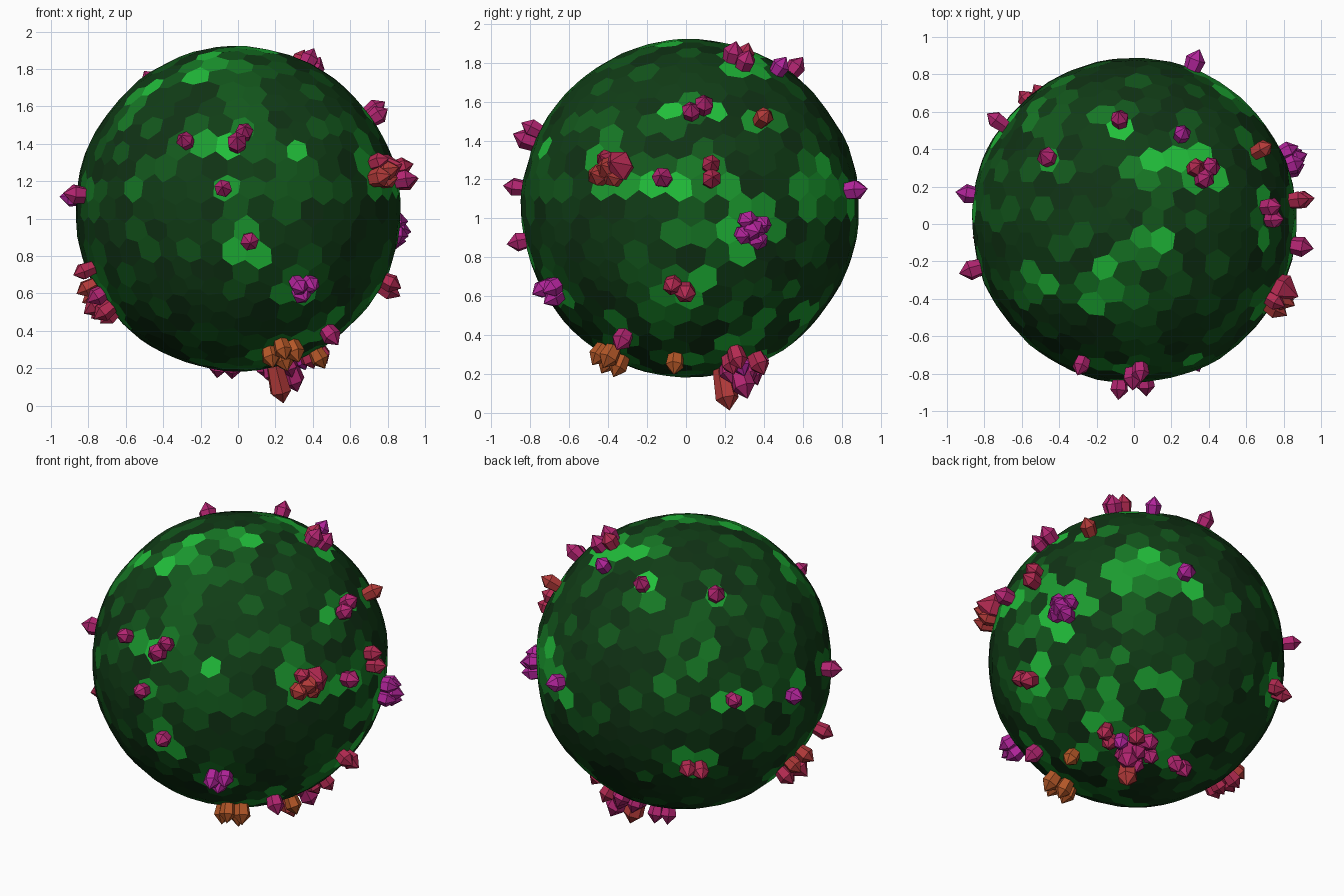
import bpy, bmesh, math, random
from mathutils import Vector, noise

if "Cube" in bpy.data.objects:
    bpy.data.objects.remove(bpy.data.objects["Cube"])

random.seed(4)
C = Vector((0, 0.02, 1.05))
R = 0.87


def mat(name, r, g, b):
    m = bpy.data.materials.new(name)
    m.diffuse_color = (r, g, b, 1)
    m.use_nodes = True
    m.node_tree.nodes["Principled BSDF"].inputs["Base Color"].default_value = m.diffuse_color
    return m


def heading(lon, lat):
    lon, lat = math.radians(lon), math.radians(lat)
    return Vector((math.cos(lon) * math.cos(lat), math.sin(lon) * math.cos(lat), math.sin(lat)))


# Crystal sites by longitude and latitude; colours run 0 magenta .. 4 orange
singles = [(-110, 24, 1), (-95, 7, 1), (-86, -11, 1), (-9, 10, 1), (29, 31, 3), (98, 53, 1),
           (61, 54, 0), (144, 50, 1), (69, 6, 0), (144, 9, 1), (171, 4, 0), (-163, 5, 1),
           (-163, -21, 2), (-35, -48, 1), (-10, -61, 4)]
# longitude, latitude, tilt of the pair, colour
pairs = [(-89, 25, 58, 1), (7, 12, 90, 2), (-4, -27, -31, 2), (3, 35, 27, 1),
         (129, -20, 0, 2), (102, -69, 0, 1), (29, -59, 90, 2)]
# longitude, latitude, count, colour, spread
clusters = [(-64, -28, 3, 0, .045), (-28, 13, 5, 3, .065), (21, -7, 5, 0, .06), (35, 60, 3, 2, .05),
            (-174, -34, 7, 2, .10), (50, -66, 7, 1, .10), (-60, -58, 4, 4, .065)]

crystals = []          # direction, colour, tip radius, thickness


def put(d, col, tip=None, th=None):
    crystals.append((d.normalized(), col, tip or random.uniform(.96, .99), th or random.uniform(.047, .056)))


def offset(d, ang, dist):
    east = Vector((-d.y, d.x, 0)).normalized()
    return d + dist * (east * math.cos(ang) + d.cross(east) * math.sin(ang))


for lon, lat, col in singles:
    put(heading(lon, lat), col)
for lon, lat, tilt, col in pairs:
    for k in range(2):
        put(offset(heading(lon, lat), math.radians(tilt) + k * math.pi, .042), col)
for lon, lat, count, col, spread in clusters:
    d = heading(lon, lat)
    ring = count - (count > 4)
    if count > 4:
        put(d, col, 1.0, .06)
    for k in range(ring):
        put(offset(d, .5 + k * math.tau / ring, spread * random.uniform(.9, 1.2)),
            min(4, max(0, col + random.choice((-1, 0, 0, 1)))))
# Large crystals: one fat, two long ones underneath
put(heading(-25, 14), 2, 1.0, .085)
put(heading(40, -73), 3, 1.085, .06)
put(heading(43, -66), 1, 1.07, .06)

# Bright patches without crystals: longitude, latitude, angular size
patches = [(-117, 62, .17), (-146, 45, .12), (48, 7, .2), (60, -37, .11), (36, -38, .1),
           (90, 69, .12), (-63, 82, .13), (3, -7, .1), (-67, 21, .08)]
patches = [(heading(a, b), s) for a, b, s in patches]


# Planet: cells are the dual of a jittered icosphere
def build_planet():
    ico = bmesh.new()
    bmesh.ops.create_icosphere(ico, subdivisions=4, radius=1)
    for v in ico.verts:
        j = Vector([random.uniform(-.03, .03) for _ in range(3)])
        d = (v.co + j).normalized()
        v.co = d * R * (1.003 + .014 * noise.noise(d * 2.5) + random.uniform(-.004, .004))
    ico.verts.index_update()
    ico.faces.index_update()
    bm = bmesh.new()
    corner = [bm.verts.new(f.calc_center_median() + C) for f in ico.faces]
    for v in ico.verts:
        n = v.co.normalized()
        a = n.orthogonal().normalized()
        b = n.cross(a)
        ring = sorted(v.link_faces, key=lambda f: math.atan2(
            (f.calc_center_median() - v.co).dot(b), (f.calc_center_median() - v.co).dot(a)))
        f = bm.faces.new([corner[k.index] for k in ring])
        # Shade: dark base, brighter in patches and beside crystals
        shade = random.choice((0, 0, 1, 1, 1, 2)) + (noise.noise(n * 3) > .25)
        for d, s in patches:
            if n.angle(d) < s:
                shade = max(shade, random.choice((3, 4, 4, 5)))
        if min(n.angle(c[0]) for c in crystals) < .13:
            shade = max(shade, random.choice((2, 3, 4, 5)))
        f.material_index = shade
    ico.free()
    me = bpy.data.meshes.new("planet")
    bm.to_mesh(me)
    bm.free()
    for i in range(6):
        t = (i / 5) ** 2.2
        me.materials.append(mat(f"green_{i}", .005 + .01 * t, .032 + .48 * t, .007 + .035 * t))
    bpy.context.collection.objects.link(bpy.data.objects.new("planet", me))


# Crystals: six-sided shafts, flaring to a shoulder, then a point
def add_crystal(bm, d, col, tip, th):
    a = d.orthogonal().normalized()
    b = d.cross(a)
    spin = random.uniform(0, 1)
    rings = []
    for r, w in ((R - .05, .7), (tip - th * 1.05, 1.0)):
        rings.append([bm.verts.new(C + d * r + th * w * (
            a * math.cos(spin + k * math.tau / 6) + b * math.sin(spin + k * math.tau / 6)))
            for k in range(6)])
    apex = bm.verts.new(C + d * tip)
    faces = [bm.faces.new(rings[0][::-1])]
    for k in range(6):
        n = (k + 1) % 6
        faces.append(bm.faces.new((rings[0][k], rings[0][n], rings[1][n], rings[1][k])))
        faces.append(bm.faces.new((rings[1][k], rings[1][n], apex)))
    for f in faces:
        f.material_index = col


build_planet()
bm = bmesh.new()
for c in crystals:
    add_crystal(bm, *c)
me = bpy.data.meshes.new("crystals")
bm.to_mesh(me)
bm.free()
for i in range(5):
    me.materials.append(mat(f"crystal_{i}", .45, .018 + .0003 * i ** 4, .33 * .5 ** i))
bpy.context.collection.objects.link(bpy.data.objects.new("crystals", me))
